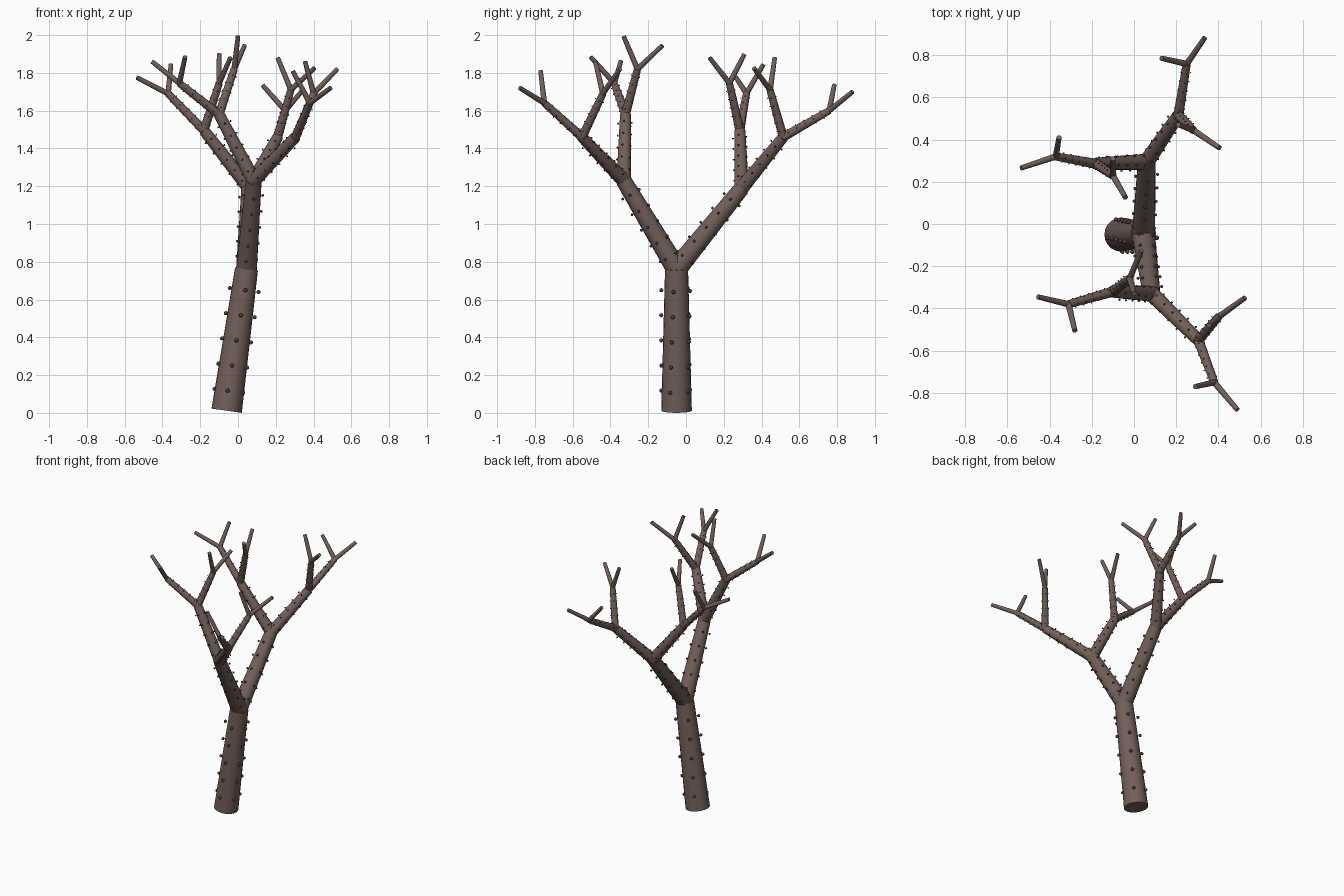
import bpy, bmesh, math
from mathutils import Vector, Matrix

if "Cube" in bpy.data.objects:
    bpy.data.objects.remove(bpy.data.objects["Cube"])

def material(name, rgb):
    m = bpy.data.materials.new(name)
    m.diffuse_color = (*rgb, 1)
    m.use_nodes = True
    m.node_tree.nodes["Principled BSDF"].inputs["Base Color"].default_value = m.diffuse_color
    return m

BARK = material("bark", (0.17, 0.115, 0.10))
KNOT = material("dark_bark", (0.07, 0.048, 0.042))

# start radius, end radius per branching level
RADII = [(0.081, 0.061), (0.055, 0.042), (0.038, 0.029), (0.024, 0.019), (0.015, 0.012)]
NAMES = ["trunk", "limb", "branch", "twig", "tip"]

# branching tree: (end point, children)
TREE = ((0.045, -0.05, 0.762), [
    ((0.083, -0.33, 1.23), [
        ((0.305, -0.55, 1.46), [
            ((0.38, -0.75, 1.64), [((0.49, -0.88, 1.72), []), ((0.29, -0.77, 1.81), [])]),
            ((0.40, -0.44, 1.69), [((0.525, -0.35, 1.82), []), ((0.355, -0.48, 1.86), [])])]),
        ((-0.10, -0.32, 1.58), [
            ((-0.31, -0.38, 1.745), [((-0.28, -0.505, 1.885), []), ((-0.455, -0.345, 1.86), [])]),
            ((-0.02, -0.257, 1.82), [((0.0, -0.33, 1.994), []), ((0.035, -0.125, 1.945), [])])])]),
    ((0.06, 0.295, 1.19), [
        ((0.21, 0.515, 1.46), [
            ((0.25, 0.758, 1.60), [((0.335, 0.882, 1.70), []), ((0.13, 0.785, 1.735), [])]),
            ((0.28, 0.445, 1.71), [((0.405, 0.36, 1.825), []), ((0.21, 0.47, 1.88), [])])]),
        ((-0.18, 0.285, 1.495), [
            ((-0.37, 0.32, 1.69), [((-0.535, 0.265, 1.775), []), ((-0.355, 0.41, 1.845), [])]),
            ((-0.10, 0.23, 1.745), [((-0.10, 0.31, 1.90), []), ((-0.04, 0.125, 1.88), [])])])])])

def finish(bm, name, mat):
    me = bpy.data.meshes.new(name)
    bm.to_mesh(me)
    bm.free()
    me.materials.append(mat)
    ob = bpy.data.objects.new(name, me)
    bpy.context.collection.objects.link(ob)
    bpy.ops.object.select_all(action='DESELECT')
    ob.select_set(True)
    bpy.context.view_layer.objects.active = ob
    bpy.ops.object.shade_smooth_by_angle(angle=math.radians(40))

def segment(a, b, level, label):
    r1, r2 = RADII[level]
    d = b - a
    rot = Vector((0, 0, 1)).rotation_difference(d).to_matrix().to_4x4()
    # tapered wood
    bm = bmesh.new()
    bmesh.ops.create_cone(bm, cap_ends=True, segments=20, radius1=r1, radius2=r2, depth=d.length,
                          matrix=Matrix.Translation((a + b) / 2) @ rot)
    finish(bm, NAMES[level] + label, BARK)
    if level == 4:
        return
    # rings of small bark knots
    bm = bmesh.new()
    for row in range(5):
        t = 0.14 + 0.178 * row
        for k in range(5):
            ang = math.radians(-97 + 3.5 * row + 72 * k)
            off = rot @ Vector((r1 * math.cos(ang), r1 * math.sin(ang), 0))
            bmesh.ops.create_icosphere(bm, subdivisions=2, radius=r1 * 0.135,
                                       matrix=Matrix.Translation(a + d * t + off))
    finish(bm, NAMES[level] + "_knots" + label, KNOT)

def grow(start, node, level=0, label=""):
    end = Vector(node[0])
    segment(start, end, level, label)
    for i, child in enumerate(node[1]):
        grow(end, child, level + 1, label + "_" + "ab"[i])

grow(Vector((-0.06, -0.05, 0.0115)), TREE)
